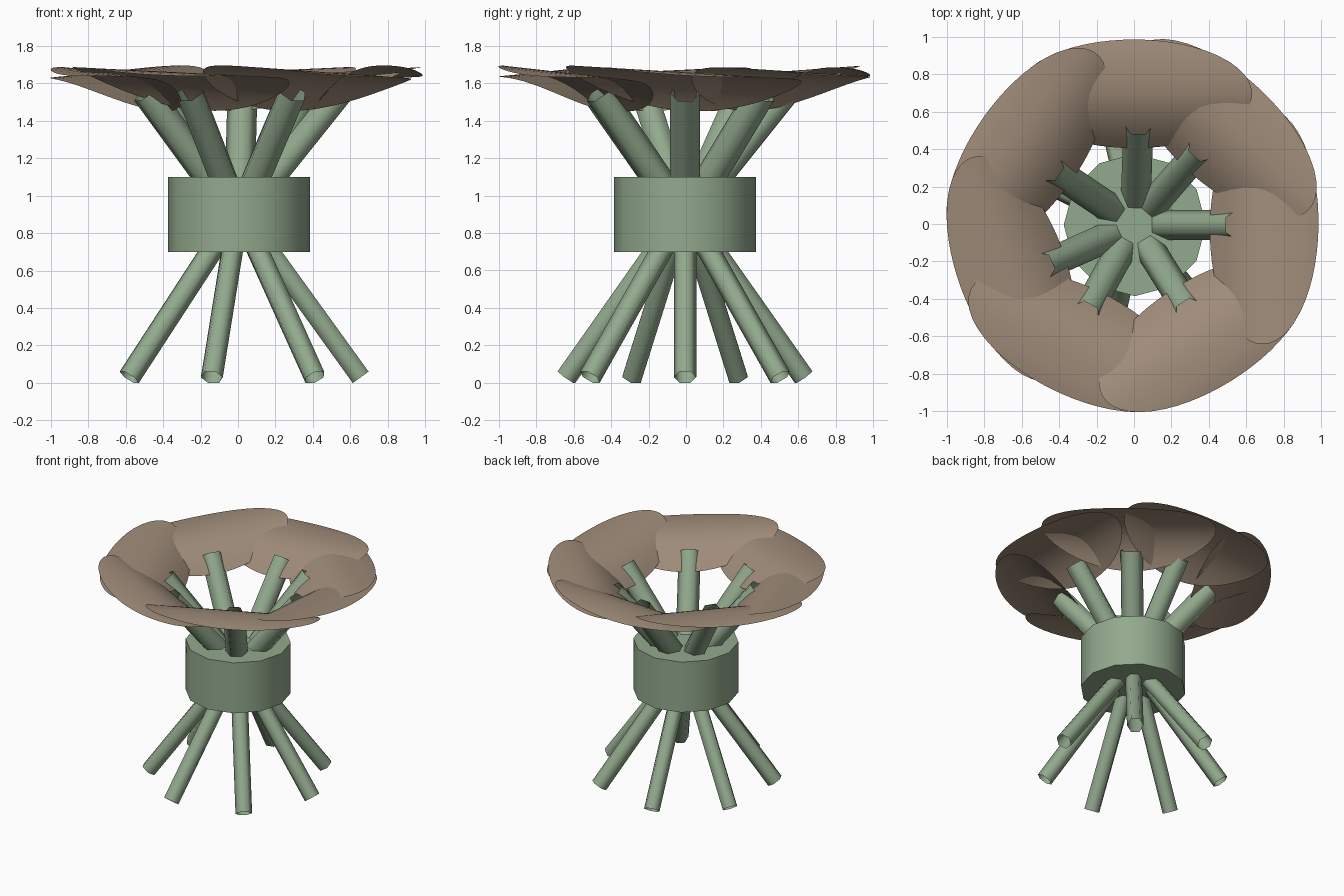
import bpy, bmesh, math
from mathutils import Matrix, Vector

cube = bpy.data.objects.get("Cube")
if cube:
    bpy.data.objects.remove(cube, do_unlink=True)


def make_material(name, colour):
    mat = bpy.data.materials.new(name)
    mat.use_nodes = True
    mat.diffuse_color = (*colour, 1)
    mat.node_tree.nodes["Principled BSDF"].inputs["Base Color"].default_value = (*colour, 1)
    return mat


GREEN = make_material("sage_green", (0.29, 0.40, 0.27))
BROWN = make_material("dusty_brown", (0.345, 0.26, 0.19))
CENTRE = Vector((0.005, -0.005, 0))


def finish(bm, name, mat, sharp_angle):
    mesh = bpy.data.meshes.new(name)
    bm.to_mesh(mesh)
    bm.free()
    mesh.materials.append(mat)
    mesh.shade_smooth()
    mesh.set_sharp_from_angle(angle=math.radians(sharp_angle))
    obj = bpy.data.objects.new(name, mesh)
    bpy.context.collection.objects.link(obj)
    return obj


def tube(name, azimuth, radius, start_z, end_r, end_z):
    """Open six-sided tube from the central axis out to a tip."""
    axis = Vector((end_r, 0, end_z - start_z))
    bm = bmesh.new()
    bmesh.ops.create_cone(bm, cap_ends=False, segments=6, radius1=radius,
                          radius2=radius, depth=axis.length)
    place = (Matrix.Translation(CENTRE)
             @ Matrix.Rotation(math.radians(azimuth), 4, 'Z')
             @ Matrix.Translation((end_r / 2, 0, (start_z + end_z) / 2))
             @ Matrix.Rotation(math.atan2(axis.x, axis.z), 4, 'Y'))
    bmesh.ops.transform(bm, matrix=place, verts=bm.verts)
    finish(bm, name, GREEN, 80)


def petal(name, azimuth, tilt):
    """Rounded shell, steep at its inner rim, level outside, one end raised."""
    bm = bmesh.new()
    bmesh.ops.create_grid(bm, x_segments=12, y_segments=14, size=1)
    for v in bm.verts:
        x, y = v.co.x, v.co.y
        r = 0.695 + 0.29 * x * math.sqrt(1 - y * y / 2)
        t = 0.63 * y * math.sqrt(1 - x * x / 2)
        drop = 0.20 * (abs(0.83 - r) / 0.42) ** 2.5
        v.co = (r, t, 1.66 - drop + tilt * t)
    bmesh.ops.rotate(bm, verts=bm.verts,
                     matrix=Matrix.Rotation(math.radians(azimuth), 3, 'Z'))
    finish(bm, name, BROWN, 60)


# Central drum
bm = bmesh.new()
bmesh.ops.create_cone(bm, cap_ends=True, segments=12, radius1=0.38,
                      radius2=0.38, depth=0.40)
bmesh.ops.translate(bm, verts=bm.verts, vec=CENTRE + Vector((0, 0, 0.90)))
finish(bm, "hub", GREEN, 45)

# Splayed legs below the drum
for i in range(7):
    tube(f"leg_{i + 1}", i * 360 / 7, 0.06, 0.93, 0.65, 0.03)

# Arms above the drum, unevenly spaced
for i, azimuth in enumerate((0, 49, 88, 146, 204, 241, 302)):
    tube(f"arm_{i + 1}", azimuth, 0.08, 0.875, 0.54, 1.55)

# Ring of overlapping petals
petals = ((-1, -0.06), (47, -0.045), (90, -0.045), (145, -0.06),
          (200, -0.045), (244, -0.045), (302, -0.06))
for i, (azimuth, tilt) in enumerate(petals):
    petal(f"petal_{i + 1}", azimuth, tilt)
